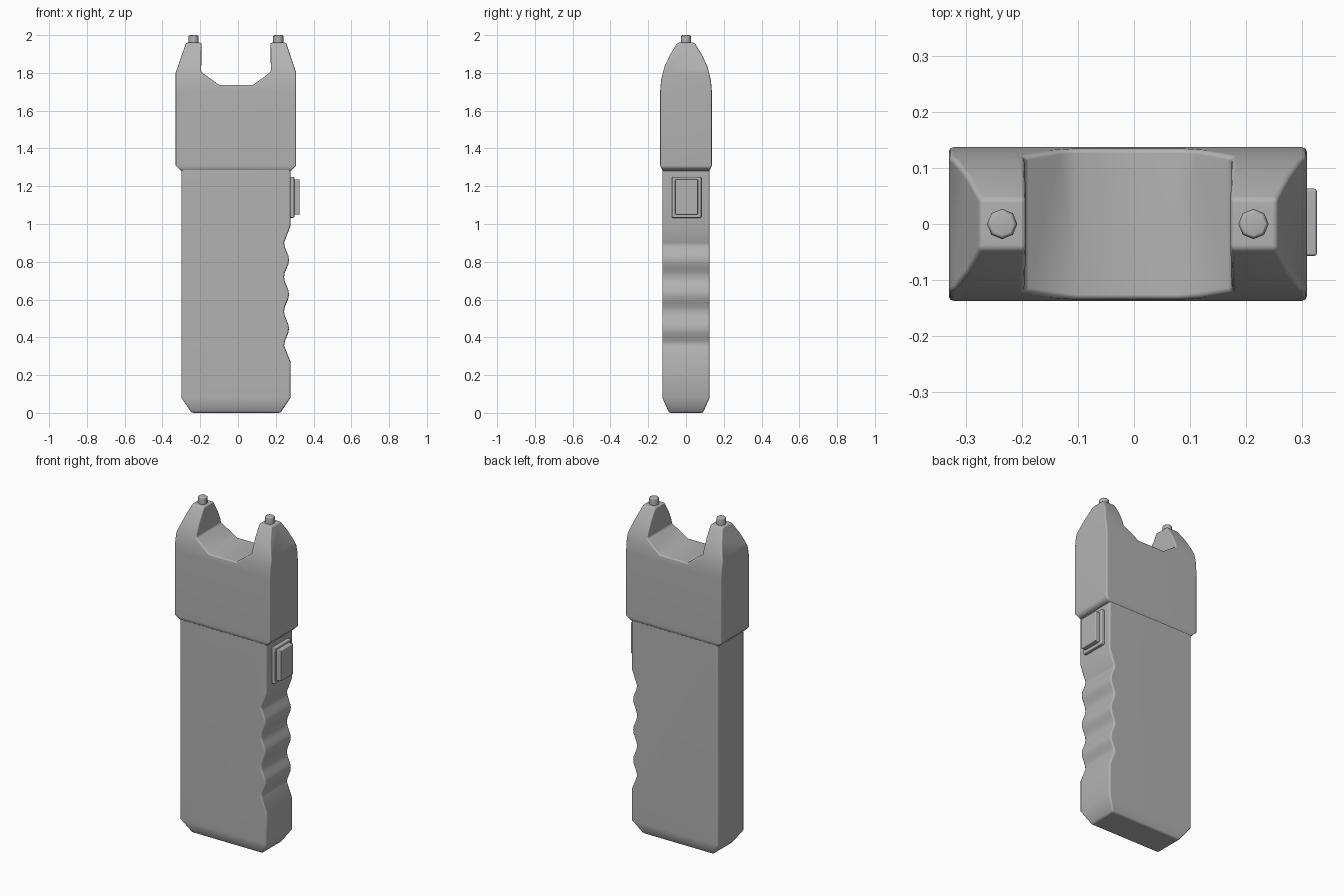
import bpy, bmesh, math

if "Cube" in bpy.data.objects:
    bpy.data.objects.remove(bpy.data.objects["Cube"])

grey = bpy.data.materials.new("dark_grey")
grey.diffuse_color = (0.45, 0.45, 0.45, 1)
grey.use_nodes = True
grey.node_tree.nodes["Principled BSDF"].inputs["Base Color"].default_value = grey.diffuse_color


def prism(name, pts, axis, a, b):
    """Extrude an outline along y (points are x,z) or along x (points are y,z)."""
    bm = bmesh.new()
    def place(p, d):
        return (p[0], d, p[1]) if axis == 'Y' else (d, p[0], p[1])
    lo = [bm.verts.new(place(p, a)) for p in pts]
    hi = [bm.verts.new(place(p, b)) for p in pts]
    bm.faces.new(lo)
    bm.faces.new(hi[::-1])
    n = len(pts)
    for i in range(n):
        j = (i + 1) % n
        bm.faces.new((lo[j], lo[i], hi[i], hi[j]))
    bmesh.ops.recalc_face_normals(bm, faces=bm.faces)
    me = bpy.data.meshes.new(name)
    bm.to_mesh(me)
    bm.free()
    ob = bpy.data.objects.new(name, me)
    bpy.context.collection.objects.link(ob)
    return ob


def activate(ob):
    bpy.ops.object.select_all(action='DESELECT')
    ob.select_set(True)
    bpy.context.view_layer.objects.active = ob


def finish(ob, width, segments=2):
    """Round the edges, smooth the shading and keep broad faces flat."""
    ob.data.materials.clear()
    ob.data.materials.append(grey)
    activate(ob)
    m = ob.modifiers.new("bevel", 'BEVEL')
    m.width = width
    m.segments = segments
    m.limit_method = 'ANGLE'
    m.angle_limit = math.radians(46)
    m.use_clamp_overlap = False
    bpy.ops.object.modifier_apply(modifier=m.name)
    bpy.ops.object.shade_smooth_by_angle(angle=math.radians(50))
    w = ob.modifiers.new("weighted_normals", 'WEIGHTED_NORMAL')
    w.keep_sharp = True


def shaped(name, front, half_side, width):
    """Solid whose front outline and mirrored side outline are both given."""
    ob = prism(name, front, 'Y', -0.3, 0.3)
    side = half_side + [(-y, z) for y, z in reversed(half_side)]
    cutter = prism(name + "_cutter", side, 'X', -0.6, 0.6)
    cutter.hide_render = True
    activate(ob)
    m = ob.modifiers.new("intersect", 'BOOLEAN')
    m.operation = 'INTERSECT'
    m.solver = 'EXACT'
    m.object = cutter
    bpy.ops.object.modifier_apply(modifier=m.name)
    bpy.data.objects.remove(cutter)
    finish(ob, width)
    return ob


# handle with wavy finger grip on the right edge
period = 0.182
wave = []
for i in range(25):
    z = 0.355 + i * period / 8
    wave.append((0.257 - 0.013 * math.cos(2 * math.pi * i / 8), z))
handle_front = ([(-0.30, 1.32), (-0.30, 0.08), (-0.245, 0.0), (0.225, 0.0),
                 (0.278, 0.08), (0.278, 0.27)] + wave
                + [(0.278, 0.99), (0.278, 1.32)])
shaped("handle", handle_front,
       [(0.09, 0.0), (0.125, 0.08), (0.125, 1.32)], 0.01)

# head with notch between two horns
head_front = [(-0.30, 1.28), (0.278, 1.28), (0.308, 1.31), (0.308, 1.80),
              (0.255, 1.96), (0.172, 1.96), (0.174, 1.805), (0.08, 1.736),
              (-0.10, 1.736), (-0.195, 1.805), (-0.193, 1.96),
              (-0.275, 1.96), (-0.33, 1.80), (-0.33, 1.31)]
head_side = [(0.124, 1.28), (0.137, 1.31), (0.137, 1.70), (0.132, 1.76),
             (0.115, 1.83), (0.085, 1.895), (0.045, 1.96)]
shaped("head", head_front, head_side, 0.008)

# eight-sided contact pins
for label, x in (("left", -0.235), ("right", 0.213)):
    bpy.ops.mesh.primitive_cylinder_add(vertices=8, radius=0.027, depth=0.08,
                                        location=(x, 0, 1.96))
    pin = bpy.context.object
    pin.name = label + "_contact_pin"
    finish(pin, 0.006, 1)

# side switch: frame and raised button
for label, hy, z0, z1, x1 in (("switch_frame", 0.078, 1.033, 1.25, 0.298),
                              ("switch_button", 0.06, 1.05, 1.236, 0.326)):
    pts = [(-hy + 0.003, z0), (hy + 0.003, z0), (hy + 0.003, z1), (-hy + 0.003, z1)]
    finish(prism(label, pts, 'X', 0.25, x1), 0.005)
